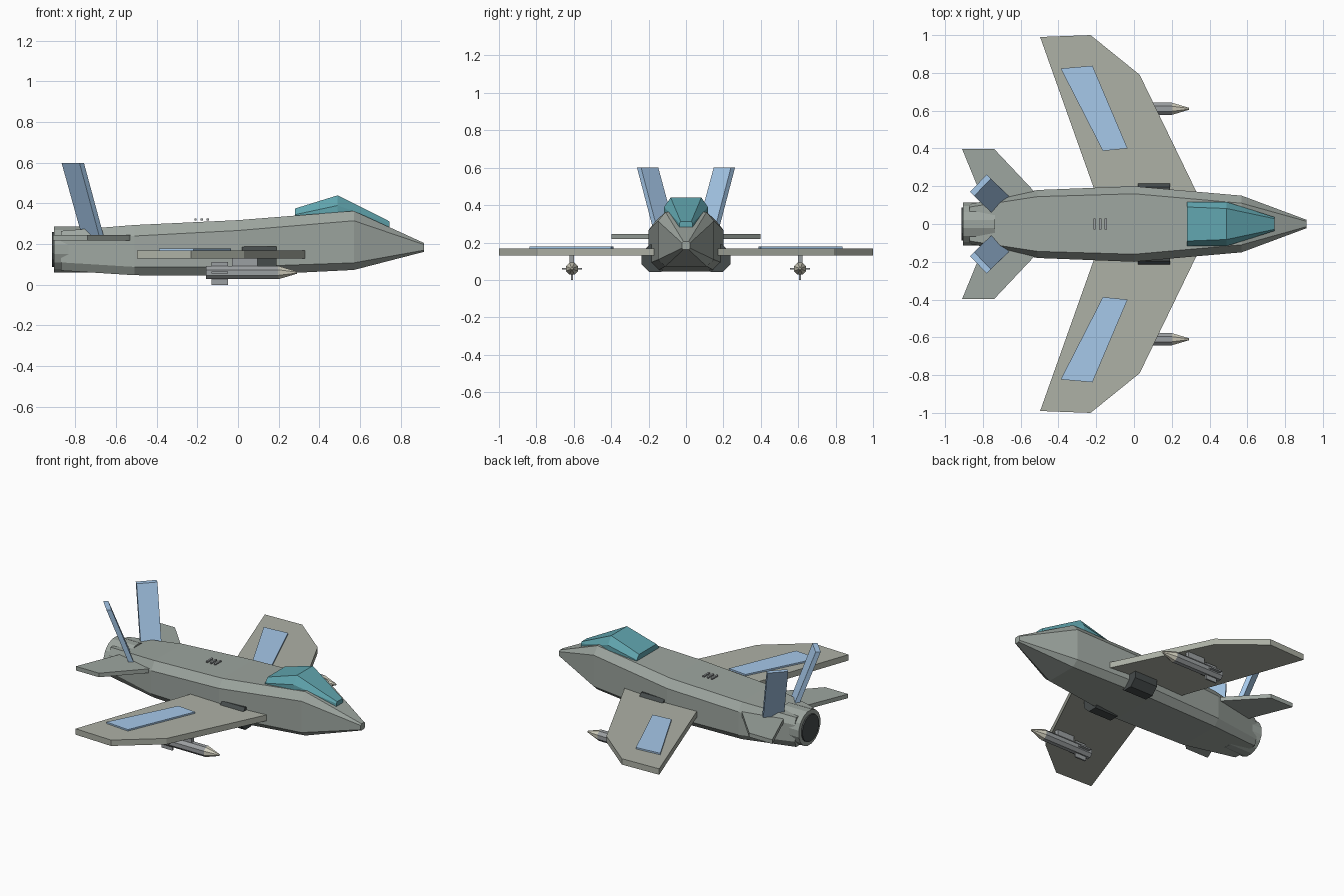
import bpy, bmesh, math
from mathutils import Vector

if "Cube" in bpy.data.objects:
    bpy.data.objects.remove(bpy.data.objects["Cube"])


def material(name, rgb):
    m = bpy.data.materials.new(name)
    m.diffuse_color = (*rgb, 1)
    m.use_nodes = True
    m.node_tree.nodes["Principled BSDF"].inputs["Base Color"].default_value = m.diffuse_color
    return m


HULL = material("hull_green", (0.34, 0.38, 0.35))
WING = material("wing_olive", (0.42, 0.44, 0.38))
TEAL = material("glass_teal", (0.12, 0.38, 0.43))
BLUE = material("panel_blue", (0.38, 0.58, 0.82))
DARK = material("dark", (0.06, 0.07, 0.07))
STEEL = material("steel", (0.33, 0.35, 0.36))
CREAM = material("tip_cream", (0.65, 0.63, 0.52))


def finish(name, bm, mat, mirror=False):
    bmesh.ops.recalc_face_normals(bm, faces=bm.faces)
    me = bpy.data.meshes.new(name)
    bm.to_mesh(me)
    bm.free()
    me.materials.append(mat)
    ob = bpy.data.objects.new(name, me)
    bpy.context.collection.objects.link(ob)
    if mirror:
        mod = ob.modifiers.new("mirror", 'MIRROR')
        mod.use_axis = (False, True, False)
        mod.use_clip = False
        mod.use_mirror_merge = False
    return ob


def loft(name, rings, mat, mirror=False):
    """Skin a list of closed rings and cap both ends."""
    bm = bmesh.new()
    vr = [[bm.verts.new(p) for p in ring] for ring in rings]
    n = len(vr[0])
    for a, b in zip(vr, vr[1:]):
        for i in range(n):
            j = (i + 1) % n
            bm.faces.new((a[i], a[j], b[j], b[i]))
    bm.faces.new(vr[0])
    bm.faces.new(vr[-1])
    return finish(name, bm, mat, mirror)


def plate(name, outline, z0, z1, mat):
    """Flat plate from an xy outline, mirrored to both sides."""
    return loft(name, [[(x, y, z) for x, y in outline] for z in (z0, z1)], mat, True)


def lathe(name, profile, y, z, sides, mat, mirror=False):
    """Turned body along x from (x, radius) pairs."""
    rings = []
    for x, r in profile:
        ang = [2 * math.pi * (i + 0.5) / sides for i in range(sides)]
        rings.append([(x, y + r * math.cos(a), z + r * math.sin(a)) for a in ang])
    return loft(name, rings, mat, mirror)


def box(name, lo, hi, mat, mirror=False):
    rings = [[(x, lo[1], lo[2]), (x, hi[1], lo[2]), (x, hi[1], hi[2]), (x, lo[1], hi[2])]
             for x in (lo[0], hi[0])]
    return loft(name, rings, mat, mirror)


def sym(x, half):
    """Full ring from its +y half, listed top to bottom."""
    return [(x, y, z) for y, z in half] + [(x, -y, z) for y, z in reversed(half)]


# Fuselage: x, roof half width, side half width, top, shoulder, chine, bottom
stations = [
    (-0.87, 0.09, 0.105, 0.265, 0.22, 0.11, 0.07),
    (-0.51, 0.145, 0.18, 0.294, 0.24, 0.088, 0.047),
    (0.00, 0.16, 0.20, 0.318, 0.267, 0.088, 0.045),
    (0.57, 0.11, 0.15, 0.363, 0.315, 0.108, 0.073),
    (0.914, 0.014, 0.022, 0.206, 0.198, 0.170, 0.162),
]
loft("fuselage", [sym(x, [(a, t), (w, s), (w, c), (a, b)])
                  for x, a, w, t, s, c, b in stations], HULL)

# Faceted canopy
loft("canopy", [
    sym(0.28, [(0.09, 0.375), (0.117, 0.345), (0.117, 0.29)]),
    sym(0.49, [(0.082, 0.44), (0.117, 0.39), (0.117, 0.29)]),
    sym(0.745, [(0.028, 0.312), (0.036, 0.302), (0.036, 0.27)]),
], TEAL)

# Wings with blue top panels
plate("wings", [(0.345, 0.14), (0.03, 0.79), (-0.23, 1.0), (-0.497, 0.99), (-0.195, 0.14)],
      0.13, 0.169, WING)
plate("wing_panels", [(-0.034, 0.40), (-0.22, 0.838), (-0.388, 0.823), (-0.165, 0.387)],
      0.15, 0.179, BLUE)

# Tailplanes
plate("tailplanes", [(-0.45, 0.08), (-0.54, 0.185), (-0.74, 0.397), (-0.91, 0.397), (-0.78, 0.08)],
      0.218, 0.245, HULL)

# Canted tail fins
t = Vector((0.022, -0.022, 0))
low = [Vector((-0.765, 0.07, 0.23)), Vector((-0.68, 0.165, 0.23))]
top = [Vector((-0.868, 0.17, 0.60)), Vector((-0.78, 0.262, 0.60))]
loft("tail_fins", [[e[0], e[1], e[1] + t, e[0] + t] for e in (low, top)], BLUE, True)

# Engine nozzle and its dark opening
lathe("nozzle", [(-0.735, 0.115), (-0.905, 0.115)], 0, 0.173, 16, HULL)
lathe("nozzle_opening", [(-0.89, 0.088), (-0.914, 0.088)], 0, 0.173, 16, DARK)

# Side intakes
lathe("intakes", [(0.02, 0.08), (0.19, 0.08)], 0.165, 0.115, 8, DARK, True)

# Roof vents
for i in range(3):
    x = -0.215 + i * 0.03
    box(f"roof_vent_{i + 1}", (x, -0.03, 0.317), (x + 0.012, 0.03, 0.326), STEEL)

# Missiles under the wings: pylon, body, tip, cross fins
my, mz = 0.61, 0.06
box("pylons", (-0.03, my - 0.012, 0.08), (0.095, my + 0.012, 0.135), STEEL, True)
lathe("missile_bodies", [(-0.157, 0.035), (0.20, 0.035)], my, mz, 8, STEEL, True)
lathe("missile_tips", [(0.20, 0.035), (0.29, 0.006)], my, mz, 8, CREAM, True)
box("missile_fins_upright", (-0.13, my - 0.005, 0.0), (-0.05, my + 0.005, 0.112), STEEL, True)
box("missile_fins_level", (-0.13, my - 0.053, mz - 0.005), (-0.05, my + 0.053, mz + 0.005), STEEL, True)
